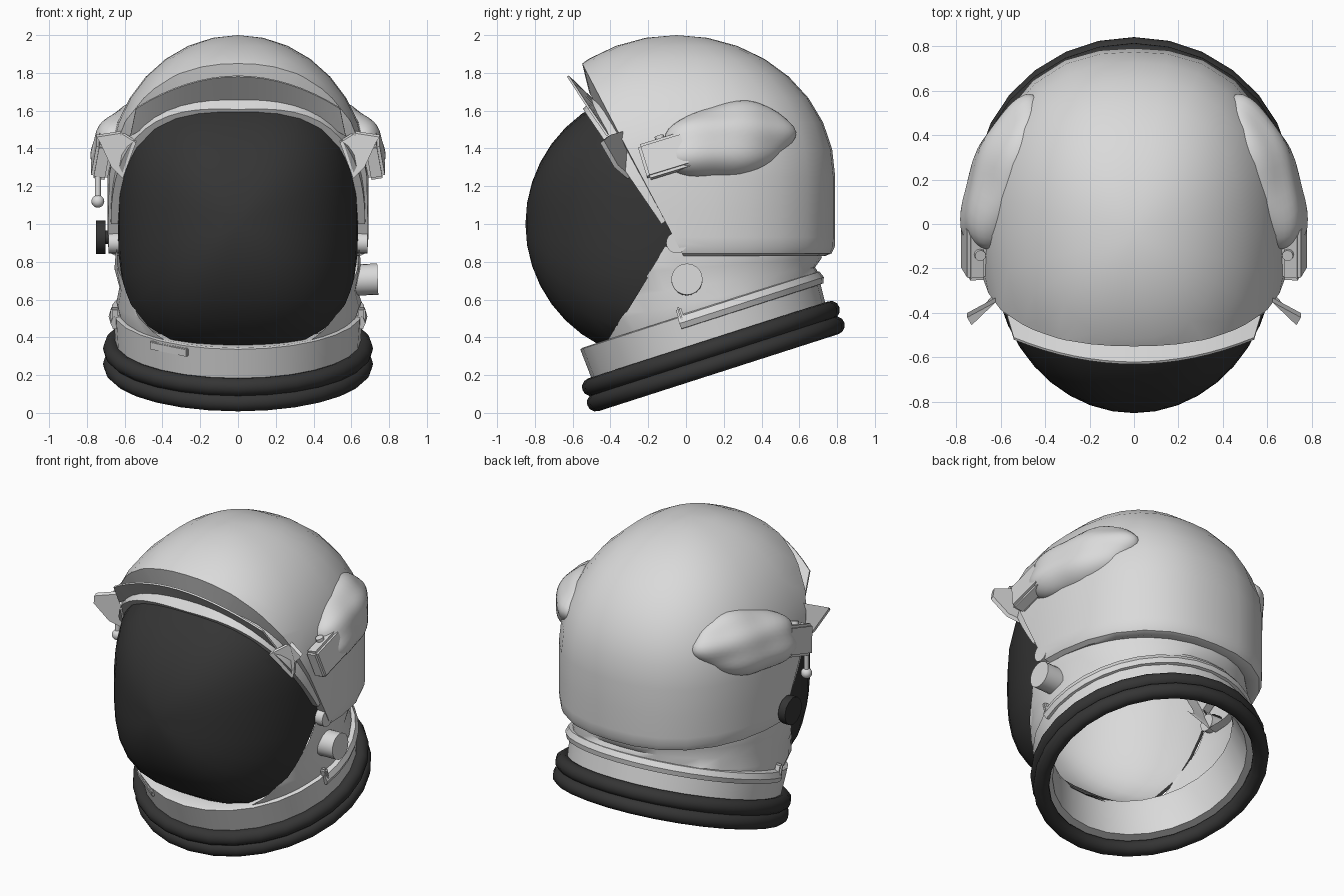
import bpy, bmesh, math
from mathutils import Matrix, Vector

cube = bpy.data.objects.get("Cube")
if cube:
    bpy.data.objects.remove(cube, do_unlink=True)


def material(name, value):
    m = bpy.data.materials.new(name)
    m.use_nodes = True
    m.diffuse_color = (value, value, value, 1)
    m.node_tree.nodes["Principled BSDF"].inputs["Base Color"].default_value = (value, value, value, 1)
    return m


LIGHT = material("light grey", 0.7)
DARK = material("near black", 0.035)


def finish(bm, name, mat, angle=35, matrix=None):
    """Turn a bmesh into a smooth-shaded object."""
    if matrix:
        bmesh.ops.transform(bm, matrix=matrix, verts=bm.verts)
    bmesh.ops.recalc_face_normals(bm, faces=bm.faces)
    mesh = bpy.data.meshes.new(name)
    bm.to_mesh(mesh)
    bm.free()
    mesh.materials.append(mat)
    ob = bpy.data.objects.new(name, mesh)
    bpy.context.collection.objects.link(ob)
    bpy.ops.object.select_all(action='DESELECT')
    ob.select_set(True)
    bpy.context.view_layer.objects.active = ob
    bpy.ops.object.shade_smooth_by_angle(angle=math.radians(angle))
    return ob


def loft(rows, closed_u=False, closed_v=False):
    """Skin a list of equal-length point rows."""
    bm = bmesh.new()
    grid = [[bm.verts.new(p) for p in row] for row in rows]
    nu, nv = len(grid), len(grid[0])
    for i in range(nu if closed_u else nu - 1):
        for j in range(nv if closed_v else nv - 1):
            k, l = (i + 1) % nu, (j + 1) % nv
            bm.faces.new((grid[i][j], grid[k][j], grid[k][l], grid[i][l]))
    return bm


def lathe(profile, segs=28, start=0, sweep=math.tau, ring=False):
    full = sweep > 6.2
    count = segs if full else segs + 1
    angles = [start + sweep * i / segs for i in range(count)]
    rows = [[(r * math.cos(a), r * math.sin(a), z) for r, z in profile] for a in angles]
    bm = loft(rows, full, ring)
    if not full and ring:
        bmesh.ops.holes_fill(bm, edges=bm.edges)
    bmesh.ops.remove_doubles(bm, verts=bm.verts, dist=0.0001)
    return bm


def cylinder(name, mat, r, depth, matrix, segs=20):
    bm = bmesh.new()
    bmesh.ops.create_cone(bm, cap_ends=True, segments=segs, radius1=r, radius2=r, depth=depth)
    return finish(bm, name, mat, 35, matrix)


def box(name, mat, size, matrix, bevel=0.01):
    bm = bmesh.new()
    bmesh.ops.create_cube(bm, size=1, matrix=Matrix.Diagonal((*size, 1)))
    bmesh.ops.bevel(bm, geom=bm.edges, offset=bevel, segments=2, affect='EDGES')
    return finish(bm, name, mat, 35, matrix)


def rot(axis, degrees):
    return Matrix.Rotation(math.radians(degrees), 4, axis)


def move(x, y, z):
    return Matrix.Translation((x, y, z))


def slice_off(bm, point, normal):
    return bmesh.ops.bisect_plane(bm, geom=bm.verts[:] + bm.edges[:] + bm.faces[:],
                                  plane_co=point, plane_no=normal, clear_outer=True)["geom_cut"]


def squircle(a, n=2.4):
    """Radius factor that fattens a circle towards its diagonals."""
    return (abs(math.cos(a)) ** n + abs(math.sin(a)) ** n) ** (-1 / n)


# Tilted neck frame shared by rings and collar
TILT = move(0, 0.145, 0.30) @ rot('X', 17.8)

# Rubber neck rings
for name, h in (("lower_neck_ring", -0.043), ("upper_neck_ring", 0.043)):
    tube = [(0.667 + 0.048 * math.cos(a), h + 0.048 * math.sin(a))
            for a in (math.tau * i / 12 for i in range(12))]
    finish(lathe(tube, ring=True), name, DARK, 50, TILT)

# Collar and its raised rear band
finish(lathe([(0.59, 0), (0.645, 0), (0.66, 0.25), (0.645, 0.255), (0.55, 0.24), (0.55, 0.2)], ring=True),
       "collar", LIGHT, 35, TILT)
finish(lathe([(0.62, 0.185), (0.672, 0.19), (0.685, 0.22), (0.672, 0.255), (0.62, 0.265)],
             20, math.radians(-10), math.radians(200), True),
       "collar_band", LIGHT, 35, TILT)
box("collar_latch", LIGHT, (0.24, 0.02, 0.045),
    TILT @ rot('Z', -34) @ move(0, -0.652, 0.215), 0.005)

# Soft neck between collar and shell
rows = []
for t, puff in ((0, 1), (0.25, 1.03), (0.45, 0.99), (0.7, 1.02), (1, 1)):
    row = []
    for i in range(32):
        a = math.tau * i / 32
        low = TILT @ Vector((0.625 * math.cos(a), 0.625 * math.sin(a), 0.2))
        high = Vector((0.645 * math.cos(a), 0.765 * math.sin(a) - 0.05, 0.88))
        p = low.lerp(high, t)
        wrinkle = puff + 0.012 * math.sin(5 * a + 7 * t) * (1 - t)
        row.append((p.x * wrinkle, p.y * wrinkle, p.z))
    rows.append(row)
neck = loft(rows, False, True)
LOWER_CUT = Vector((0, 0.852, -0.523))
slice_off(neck, (0, -0.08, 0.93), -LOWER_CUT)
finish(neck, "soft_neck", LIGHT, 50)

# Outer shell: squarish dome, front sliced open, brow turned inward
profile = [(0.60, 0.845), (0.645, 0.83), (0.675, 0.845), (0.688, 0.88), (0.69, 0.93), (0.69, 1.08)]
profile += [(0.69 * math.cos(a), 1.25 + 0.75 * math.sin(a))
            for a in (math.pi / 2 * i / 8 for i in range(9))]
shell = lathe(profile)
for v in shell.verts:
    k = squircle(math.atan2(v.co.y, v.co.x))
    v.co = Vector((v.co.x * k, v.co.y * k * 0.84 / 0.69 - 0.05, v.co.z))
cut = slice_off(shell, (0, -0.05, 0.9), (0, -0.885, -0.466))
edges = [g for g in cut if isinstance(g, bmesh.types.BMEdge)]
lip = bmesh.ops.extrude_edge_only(shell, edges=edges)["geom"]
for v in lip:
    if isinstance(v, bmesh.types.BMVert):
        v.co = Vector((0, -0.16, 1.2)).lerp(v.co, 0.76)
        v.co.y -= 0.07 * (v.co.z - 0.9)
finish(shell, "outer_shell", LIGHT, 40)

# Visor: ball that is boxy from the front, trimmed by two planes
CENTRE = Vector((0, -0.13, 1.0))
SIZE = Vector((0.635, 0.72, 0.72))
UPPER_CUT = Vector((0, 0.826, 0.564))


def boxy(d):
    """Push a direction out to the visor surface."""
    f = ((abs(d.x) ** 3 + abs(d.z) ** 3) ** (2 / 3) + d.y ** 2) ** 0.5
    return d / f


for name, mat, k in (("visor", DARK, 1.0), ("visor_lining", LIGHT, 0.975)):
    bm = bmesh.new()
    bmesh.ops.create_uvsphere(bm, u_segments=32, v_segments=20, radius=1, matrix=rot('X', 90))
    for v in bm.verts:
        v.co = CENTRE + boxy(v.co) * SIZE * k
    slice_off(bm, (0, -0.07, 0.97), UPPER_CUT)
    slice_off(bm, (0, -0.07, 0.93), LOWER_CUT)
    finish(bm, name, mat, 60)

# Visor rim following the upper trim line
rows = []
for i in range(33):
    a = math.pi * i / 32
    slope = Vector((0, -0.564, 0.826))
    d = Vector((math.cos(a), 0, 0)) + slope * math.sin(a)
    d = Vector((d.x / SIZE.x, d.y / SIZE.y, d.z / SIZE.z))
    p = boxy(d) * SIZE
    lip_size = 1.02 + 0.04 * abs(math.cos(a))
    rows.append([CENTRE + p * s + UPPER_CUT * n
                 for s, n in ((0.98, 0.0), (lip_size, 0.0), (1.065, 0.11), (0.98, 0.11))])
rim = loft(rows, False, True)
bmesh.ops.holes_fill(rim, edges=rim.edges)
finish(rim, "visor_rim", LIGHT, 35)

# Thin curved brim above the visor
rows = []
for i in range(17):
    t = i / 8 - 1
    top = Vector((0.54 * t, -0.63 + 0.11 * t * t, 1.78 - 0.17 * t * t))
    low = Vector((0.57 * t, -0.49 + 0.07 * t * t, 1.645 - 0.18 * t * t))
    back = Vector((0, 0.01, 0.006))
    rows.append([top, low, low + back, top + back])
brim = loft(rows, False, True)
bmesh.ops.holes_fill(brim, edges=brim.edges)
finish(brim, "brim", LIGHT, 30)

# Paired side fittings
TAB = [(0.54, -0.45, 1.43), (0.62, -0.35, 1.48), (0.75, -0.42, 1.46),
       (0.73, -0.455, 1.43), (0.67, -0.38, 1.3), (0.61, -0.31, 1.24)]
for side, s in (("left", 1), ("right", -1)):
    flip = Matrix.Scale(s, 4, (1, 0, 0))

    # Padded bulge
    bm = bmesh.new()
    bmesh.ops.create_icosphere(bm, subdivisions=4, radius=1)
    for v in bm.verts:
        c = v.co
        v.co = c * (1 + 0.06 * math.sin(5 * c.y + 3 * c.z) * math.cos(4 * c.z - 2 * c.y))
    finish(bm, side + "_padded_bulge", LIGHT, 60,
           flip @ move(0.58, 0.22, 1.44) @ rot('Z', 17) @ rot('Y', -18) @ rot('X', 11)
           @ Matrix.Diagonal((0.15, 0.37, 0.2, 1)))

    # Pivot housing with bolt
    housing = flip @ move(0.72, -0.11, 1.36) @ rot('X', 17) @ rot('Y', -10)
    box(side + "_pivot_housing", LIGHT, (0.09, 0.25, 0.19), housing, 0.015)
    cylinder(side + "_housing_bolt", LIGHT, 0.025, 0.03, housing @ move(-0.01, 0, 0.1), 12)

    # Flared tab
    bm = bmesh.new()
    face = bm.faces.new([bm.verts.new(p) for p in TAB])
    out = bmesh.ops.extrude_face_region(bm, geom=[face])["geom"]
    bmesh.ops.translate(bm, vec=(0, 0.02, 0.012),
                        verts=[g for g in out if isinstance(g, bmesh.types.BMVert)])
    finish(bm, side + "_flared_tab", LIGHT, 20, flip)

    # Lower hinge and collar clip
    cylinder(side + "_hinge", LIGHT, 0.055, 0.08, flip @ move(0.645, -0.05, 0.9) @ rot('Y', 90))
    box(side + "_collar_clip", LIGHT, (0.05, 0.03, 0.08), flip @ move(0.65, -0.03, 0.52) @ rot('X', 17.8))

# Left valve, right dial and right toggle
cylinder("left_valve", LIGHT, 0.083, 0.17, move(0.655, 0.005, 0.705) @ rot('Y', 88))
cylinder("right_dial", DARK, 0.088, 0.05, move(-0.727, -0.04, 0.93) @ rot('Y', 90), 12)
cylinder("right_dial_axle", DARK, 0.035, 0.08, move(-0.68, -0.04, 0.93) @ rot('Y', 90), 12)
cylinder("right_toggle_stem", LIGHT, 0.016, 0.13, move(-0.742, -0.19, 1.19), 12)
bm = bmesh.new()
bmesh.ops.create_uvsphere(bm, u_segments=16, v_segments=10, radius=0.034)
finish(bm, "right_toggle_ball", LIGHT, 60, move(-0.742, -0.19, 1.12))
